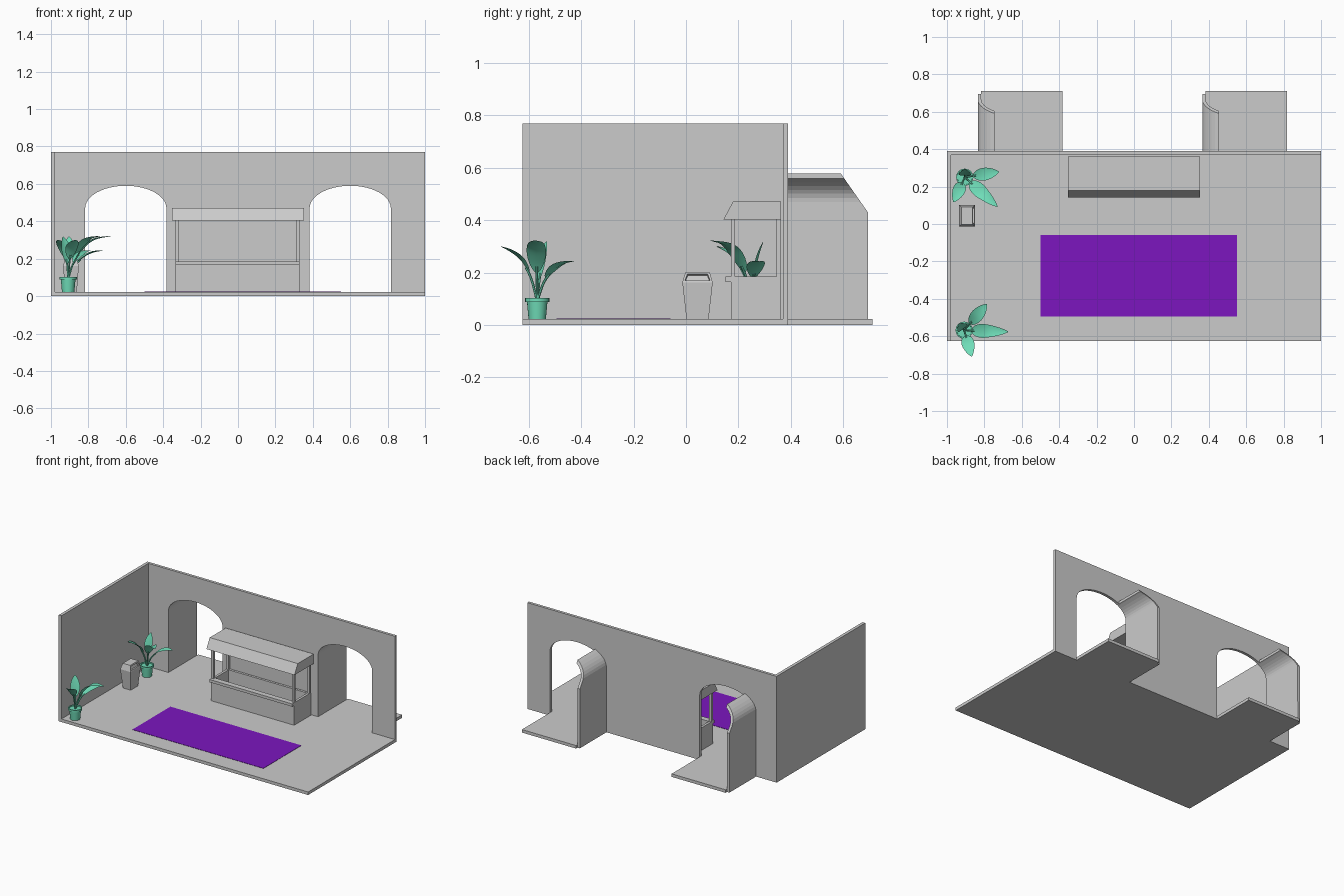
import bpy, bmesh, math
from mathutils import Vector

if "Cube" in bpy.data.objects:
    bpy.data.objects.remove(bpy.data.objects["Cube"])

FLOOR = 0.022


def mat(name, col):
    m = bpy.data.materials.new(name)
    m.diffuse_color = (*col, 1)
    m.use_nodes = True
    m.node_tree.nodes["Principled BSDF"].inputs["Base Color"].default_value = m.diffuse_color
    return m


GREEN = mat("leaf_green", (0.16, 0.72, 0.48))
PURPLE = mat("rug_purple", (0.2, 0.008, 0.52))


def make(name, verts, faces, material=None, smooth=False):
    me = bpy.data.meshes.new(name)
    me.from_pydata([tuple(v) for v in verts], [], faces)
    bm = bmesh.new()
    bm.from_mesh(me)
    bmesh.ops.recalc_face_normals(bm, faces=bm.faces)
    bm.to_mesh(me)
    bm.free()
    ob = bpy.data.objects.new(name, me)
    bpy.context.collection.objects.link(ob)
    if material:
        me.materials.append(material)
    if smooth:
        bpy.ops.object.select_all(action='DESELECT')
        bpy.context.view_layer.objects.active = ob
        ob.select_set(True)
        bpy.ops.object.shade_smooth_by_angle(angle=math.radians(35))
    return ob


def loft(name, a, b, material=None):
    n = len(a)
    faces = [(i, (i + 1) % n, n + (i + 1) % n, n + i) for i in range(n)]
    faces += [tuple(range(n)), tuple(range(n, 2 * n))]
    return make(name, a + b, faces, material)


def box(name, x0, x1, y0, y1, z0, z1, material=None):
    ring = [(x0, y0), (x1, y0), (x1, y1), (x0, y1)]
    return loft(name, [(*p, z0) for p in ring], [(*p, z1) for p in ring], material)


# floor, left wall and rug
box("floor", -1, 1, -0.625, 0.37, 0, FLOOR)
box("left_wall", -1, -0.978, -0.625, 0.37, 0, 0.77)
box("rug", -0.5, 0.55, -0.495, -0.06, FLOOR, FLOOR + 0.002, PURPLE)

# back wall outlined around two arched doorways
HALF, SPRING, RISE = 0.217, 0.47, 0.12


def arch(cx, grow=0.0, n=24):
    return [(cx - (HALF + grow) * math.cos(math.pi * i / n),
             SPRING + (RISE + grow) * math.sin(math.pi * i / n)) for i in range(n + 1)]


outline = [(-1, 0)]
for cx in (-0.6, 0.6):
    outline += [(cx - HALF, 0)] + arch(cx) + [(cx + HALF, 0)]
outline += [(1, 0), (1, 0.77), (-1, 0.77)]
loft("back_wall", [(x, 0.37, z) for x, z in outline], [(x, 0.39, z) for x, z in outline])


# passage behind each doorway: floor slab and a curved side wall cut on a slant
def passage_end(z):
    return min(0.695, 0.60 + (0.565 - z) * 0.70)


for side, cx in (("left", -0.6), ("right", 0.6)):
    box(side + "_passage_floor", cx - HALF, cx + HALF, 0.37, 0.712, 0, FLOOR)
    inner, outer = arch(cx)[:7], arch(cx, 0.018)[:7]
    pairs = [((cx - HALF, z), (cx - HALF - 0.018, z)) for z in (0, 0.43)]
    for (xi, zi), (xo, zo) in zip(inner, outer):
        if xi < cx - 0.145:
            pairs.append(((xi, zi), (xo, zo)))
    t = 0.145
    pairs.append(tuple((cx - t, SPRING + (RISE + g) * math.sqrt(1 - (t / (HALF + g)) ** 2))
                       for g in (0, 0.018)))
    verts, faces = [], []
    for p, q in pairs:
        verts += [(p[0], 0.39, p[1]), (q[0], 0.39, q[1]),
                  (q[0], passage_end(q[1]), q[1]), (p[0], passage_end(p[1]), p[1])]
    m = len(pairs)
    for i in range(m - 1):
        for k in range(4):
            j = (k + 1) % 4
            faces.append((4 * i + k, 4 * i + j, 4 * i + 4 + j, 4 * i + 4 + k))
    faces += [(0, 1, 2, 3), tuple(range(4 * m - 4, 4 * m))]
    make(side + "_passage_wall", verts, faces)

# kiosk: hollow counter, ledge, corner posts and canopy
box("counter_front", -0.335, 0.33, 0.172, 0.19, 0, 0.165)
box("counter_back", -0.335, 0.33, 0.345, 0.362, 0, 0.185)
box("counter_ledge", -0.335, 0.33, 0.15, 0.19, 0.165, 0.185)
for side, x in (("left", -0.335), ("right", 0.312)):
    box("counter_side_" + side, x, x + 0.018, 0.19, 0.345, 0, 0.185)
    for end, y in (("front", 0.172), ("back", 0.345)):
        box(f"post_{end}_{side}", x, x + 0.018, y, y + 0.016, 0.185, 0.405)
canopy = [(0.143, 0.403), (0.18, 0.472), (0.362, 0.472), (0.362, 0.403)]
loft("canopy", [(-0.353, y, z) for y, z in canopy], [(0.353, y, z) for y, z in canopy])

# waste bin: tapered body with sloped top and a recessed slot
levels = [(0.031, 0.042, FLOOR), (0.042, 0.058, 0.162), (0.030, 0.046, 0.203)]
verts = [(-0.893 + sx * hx, 0.044 + sy * hy, z) for hx, hy, z in levels
         for sx, sy in ((1, -1), (1, 1), (-1, 1), (-1, -1))]
faces = [(4 * l + k, 4 * l + (k + 1) % 4, 4 * l + 4 + (k + 1) % 4, 4 * l + 4 + k)
         for l in (0, 1) for k in range(4)] + [(0, 1, 2, 3), (8, 9, 10, 11)]
bin_ob = make("waste_bin", verts, faces)
bm = bmesh.new()
bm.from_mesh(bin_ob.data)
bm.faces.ensure_lookup_table()
slot = [f for f in bm.faces if f.normal.x > 0.5 and f.calc_center_median().z > 0.165]
bmesh.ops.inset_region(bm, faces=slot, thickness=0.012)
bmesh.ops.inset_region(bm, faces=slot, thickness=0.002, depth=-0.015)
bm.to_mesh(bin_ob.data)
bm.free()

# potted plants: (angle, half width, side path of radius and height)
POT = [(0, 0.022), (0.033, 0.022), (0.039, 0.088), (0.046, 0.088),
       (0.046, 0.103), (0.040, 0.103), (0.039, 0.095), (0, 0.095)]
LEAVES = [
    (-2, 0.037, [(0, 0.09), (0.03, 0.18), (0.08, 0.25), (0.14, 0.30), (0.235, 0.322)]),
    (49, 0.034, [(0, 0.09), (0.035, 0.165), (0.085, 0.21), (0.135, 0.233), (0.185, 0.243)]),
    (-74, 0.034, [(0, 0.09), (0.025, 0.18), (0.06, 0.24), (0.10, 0.275), (0.146, 0.30)]),
    (127, 0.032, [(0, 0.09), (0.008, 0.16), (0.018, 0.22), (0.03, 0.27), (0.045, 0.318)]),
]


def spline(pts, n=20):
    p = [Vector(q) for q in pts]
    p = [2 * p[0] - p[1]] + p + [2 * p[-1] - p[-2]]
    out = []
    for i in range(n + 1):
        s = i / n * (len(pts) - 1)
        k = min(int(s), len(pts) - 2)
        t = s - k
        a, b, c, d = p[k:k + 4]
        out.append(0.5 * (2 * b + (c - a) * t + (2 * a - 5 * b + 4 * c - d) * t ** 2
                          + (3 * b - a - 3 * c + d) * t ** 3))
    return out


def plant(name, cx, cy, turn):
    n = 24
    verts = [(cx + r * math.cos(math.tau * k / n), cy + r * math.sin(math.tau * k / n), z)
             for r, z in POT[1:-1] for k in range(n)]
    rows = len(POT) - 2
    faces = [(n * i + k, n * i + (k + 1) % n, n * i + n + (k + 1) % n, n * i + n + k)
             for i in range(rows - 1) for k in range(n)]
    faces += [tuple(range(n)), tuple(range(n * (rows - 1), n * rows))]
    make(name + "_pot", verts, faces, GREEN, True)
    for num, (ang, half, path) in enumerate(LEAVES):
        a = math.radians(ang + turn)
        out, across = Vector((math.cos(a), math.sin(a), 0)), Vector((-math.sin(a), math.cos(a), 0))
        pts = spline(path)
        mid = [Vector((cx, cy, 0)) + out * p.x + Vector((0, 0, p.y)) for p in pts]
        # blade, gently folded along its midrib
        first, verts, faces = 6, [], []
        for i in range(first, len(mid)):
            t = (i - first) / (len(mid) - 1 - first)
            w = half * math.sin(math.pi * t ** 0.85) ** 0.7 if 0 < t < 1 else 0.002
            tan = mid[min(i + 1, len(mid) - 1)] - mid[i - 1]
            up = tan.cross(across).normalized()
            up = up if up.dot(Vector((0, 0, 1)) - out) > 0 else -up
            verts += [mid[i] - across * w + up * w * 0.25, mid[i], mid[i] + across * w + up * w * 0.25]
        for i in range(len(mid) - first - 1):
            faces += [(3 * i + k, 3 * i + k + 1, 3 * i + k + 4, 3 * i + k + 3) for k in (0, 1)]
        make(f"{name}_leaf_{num}", verts, faces, GREEN, True)
        # stem
        stem, ring = [], 6
        for i in range(first + 3):
            side = (mid[i + 1] - mid[i]).cross(across).normalized()
            stem += [mid[i] + 0.005 * (across * math.cos(math.tau * k / ring)
                                       + side * math.sin(math.tau * k / ring)) for k in range(ring)]
        faces = [(ring * i + k, ring * i + (k + 1) % ring, ring * (i + 1) + (k + 1) % ring, ring * (i + 1) + k)
                 for i in range(first + 2) for k in range(ring)]
        make(f"{name}_stem_{num}", stem, faces, GREEN, True)


plant("front_plant", -0.908, -0.568, 0)
plant("back_plant", -0.905, 0.25, -40)
